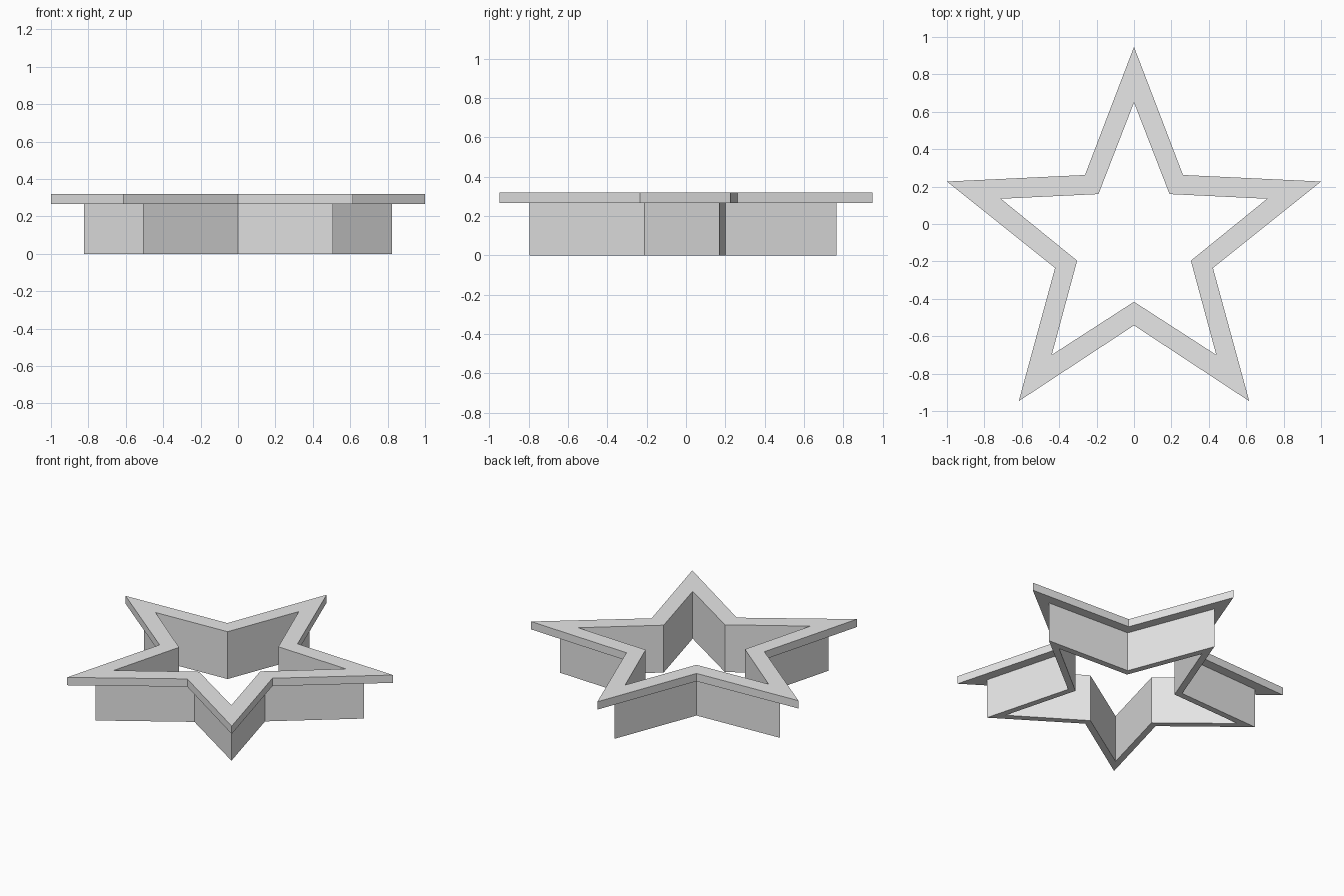
import bpy
import bmesh

cube = bpy.data.objects.get("Cube")
if cube:
    bpy.data.objects.remove(cube, do_unlink=True)

grey = bpy.data.materials.new("plain grey")
grey.use_nodes = True
grey.diffuse_color = (0.8, 0.8, 0.8, 1)
grey.node_tree.nodes["Principled BSDF"].inputs["Base Color"].default_value = (0.8, 0.8, 0.8, 1)

# Right half of the star outline, from back tip to front notch
INNER = [(0, 0.65), (0.19, 0.16), (0.712, 0.135), (0.304, -0.196), (0.44, -0.70), (0, -0.416)]
OUTER = [(0, 0.947), (0.262, 0.262), (1, 0.227), (0.422, -0.235), (0.616, -0.947), (0, -0.542)]
WALL = 0.39          # wall thickness as a share of the rim width
RIM_Z, TOP_Z = 0.267, 0.32


def star(share):
    """Full star outline, between the inner (0) and outer (1) outlines."""
    half = [(a + (c - a) * share, b + (d - b) * share)
            for (a, b), (c, d) in zip(INNER, OUTER)]
    return half + [(-x, y) for x, y in half[-2:0:-1]]


# Cross-section of the cutter: straight wall with a wider rim on top
SECTION = [(0, 0), (WALL, 0), (WALL, RIM_Z), (1, RIM_Z), (1, TOP_Z), (0, TOP_Z)]

bm = bmesh.new()
rings = [[bm.verts.new((x, y, z)) for x, y in star(share)] for share, z in SECTION]
for i, ring in enumerate(rings):
    following = rings[(i + 1) % len(rings)]
    for j in range(len(ring)):
        k = (j + 1) % len(ring)
        bm.faces.new((ring[j], ring[k], following[k], following[j]))
bmesh.ops.recalc_face_normals(bm, faces=bm.faces)

mesh = bpy.data.meshes.new("star_cutter")
bm.to_mesh(mesh)
bm.free()
mesh.materials.append(grey)
cutter = bpy.data.objects.new("star_cutter", mesh)
bpy.context.collection.objects.link(cutter)
